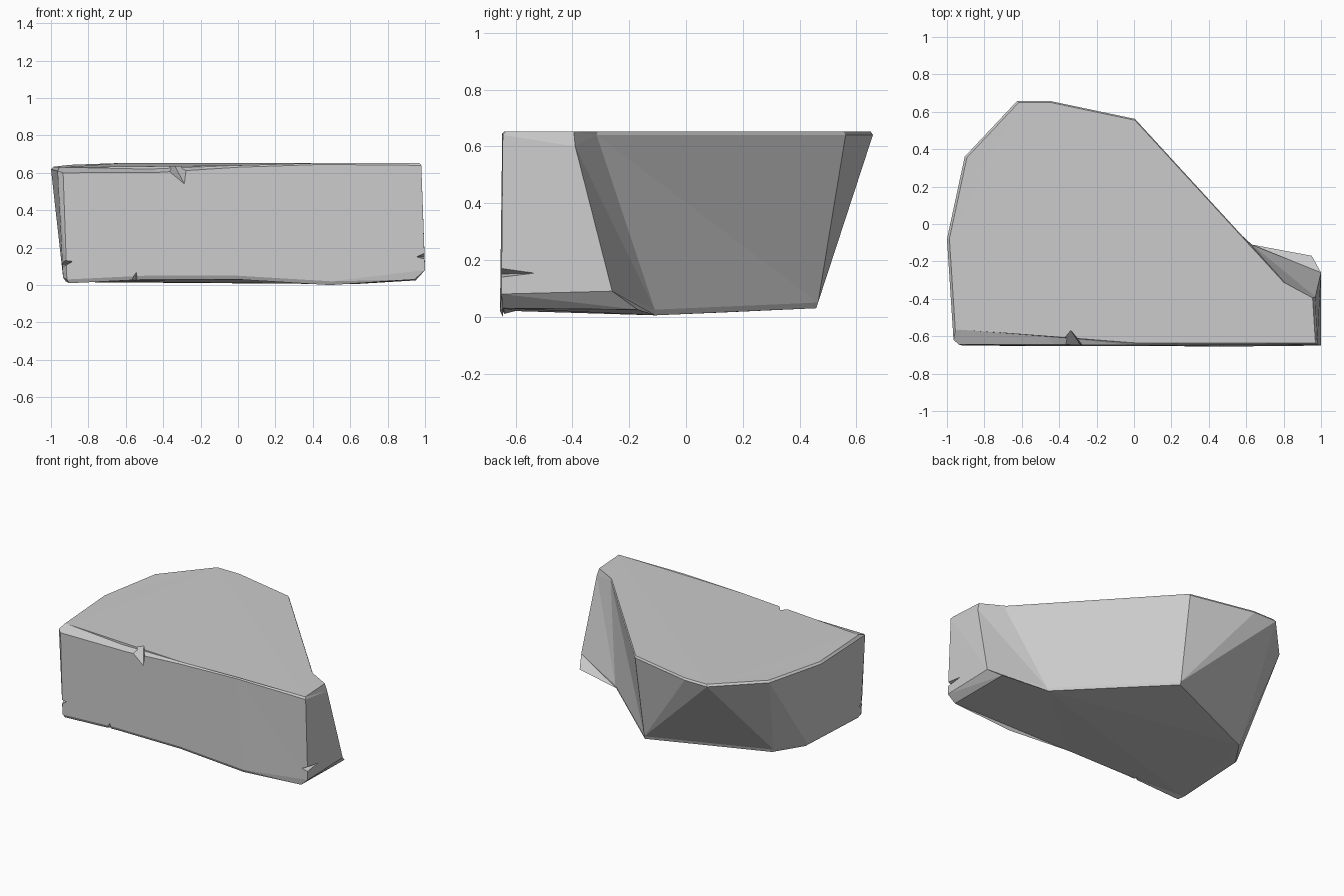
import bpy, bmesh
from mathutils import Vector

if "Cube" in bpy.data.objects:
    bpy.data.objects.remove(bpy.data.objects["Cube"])

# Each column of the block's outline: (upper rim point, lower rim point)
COLUMNS = [
    ((-.935, -.645, .600), (-.915, -.650, .030)),   # front left corner
    ((-.965, -.620, .610), (-.935, -.610, .040)),
    ((-1.00, -.080, .620), (-.905, -.060, .040)),   # left side
    ((-.905, .360, .630), (-.775, .130, .035)),
    ((-.625, .658, .640), (0, .465, .050)),         # back
    ((-.450, .658, .640), (0, .465, .050)),
    ((.005, .562, .640), (0, .465, .050)),
    ((.810, -.315, .640), (.630, -.110, .025)),     # slanted back right
    ((.970, -.390, .600), (1.00, -.260, .090)),     # flared foot
    ((.980, -.645, .640), (1.00, -.650, .080)),     # front right corner
    ((.450, -.647, .645), (.500, -.655, .020)),     # front
    ((0, -.647, .630), (0, -.652, .050)),
    ((-.420, -.645, .603), (-.500, -.652, .050)),
]


def scaled(p, s, dz):
    return Vector((p[0] * s, p[1] * s, p[2] + dz))


def make_object(name, bm):
    bmesh.ops.recalc_face_normals(bm, faces=bm.faces[:])
    mesh = bpy.data.meshes.new(name)
    bm.to_mesh(mesh)
    bm.free()
    ob = bpy.data.objects.new(name, mesh)
    bpy.context.collection.objects.link(ob)
    return ob


# Rings from the underside to the top, with thin chamfers
upper = [Vector(t) for t, m in COLUMNS]
lower = [Vector(m) for t, m in COLUMNS]
base = [scaled(p, .985, -.02) for p in lower]
base[8] = Vector((.950, -.170, .025))
base[9] = Vector((.945, -.645, .030))
top = [scaled(p, .987, .013) for p in upper]
for i, p in {0: (-.930, -.565, .630), 1: (-.955, -.570, .630), 8: (.955, -.395, .652),
             9: (.970, -.635, .653), 10: (.450, -.640, .653), 11: (0, -.635, .640),
             12: (-.480, -.600, .620)}.items():
    top[i] = Vector(p)

# Faceted stone body
bm = bmesh.new()
rings = [[bm.verts.new(p) for p in ring] for ring in (base, lower, upper, top)]
n = len(COLUMNS)
for a, b in zip(rings, rings[1:]):
    for i in range(n):
        j = (i + 1) % n
        bm.faces.new((a[i], a[j], b[j]))
        bm.faces.new((a[i], b[j], b[i]))
caps = [bm.faces.new(rings[0]), bm.faces.new(rings[-1])]
bmesh.ops.remove_doubles(bm, verts=bm.verts[:], dist=.0005)
bmesh.ops.dissolve_degenerate(bm, dist=.0002, edges=bm.edges[:])
bmesh.ops.triangulate(bm, faces=bm.faces[:], ngon_method='EAR_CLIP')
stone = make_object("stone_block", bm)

# Chips broken out of the edges
CHIPS = {
    "top_edge_chip": [(-.40, -.68, .61), (-.25, -.68, .61), (-.265, -.68, .50),
                      (-.35, -.55, .66), (-.40, -.68, .70), (-.25, -.68, .70)],
    "bottom_edge_chip": [(-.63, -.68, -.02), (-.53, -.68, -.02), (-.54, -.68, .105),
                         (-.55, -.58, -.02)],
    "left_corner_chip": [(-.98, -.68, .15), (-.865, -.68, .135), (-.96, -.68, .08),
                         (-.92, -.59, .11), (-1.0, -.57, .11)],
    "right_corner_chip": [(1.02, -.68, .185), (1.02, -.47, .155), (1.02, -.68, .13),
                          (.945, -.68, .15)],
}
for name, points in CHIPS.items():
    bm = bmesh.new()
    verts = [bm.verts.new(p) for p in points]
    bmesh.ops.convex_hull(bm, input=verts)
    cutter = make_object(name, bm)
    cutter.hide_render = True
    mod = stone.modifiers.new(name, 'BOOLEAN')
    mod.operation = 'DIFFERENCE'
    mod.solver = 'EXACT'
    mod.object = cutter
    bpy.context.view_layer.objects.active = stone
    bpy.ops.object.modifier_apply(modifier=mod.name)
    bpy.data.objects.remove(cutter)
